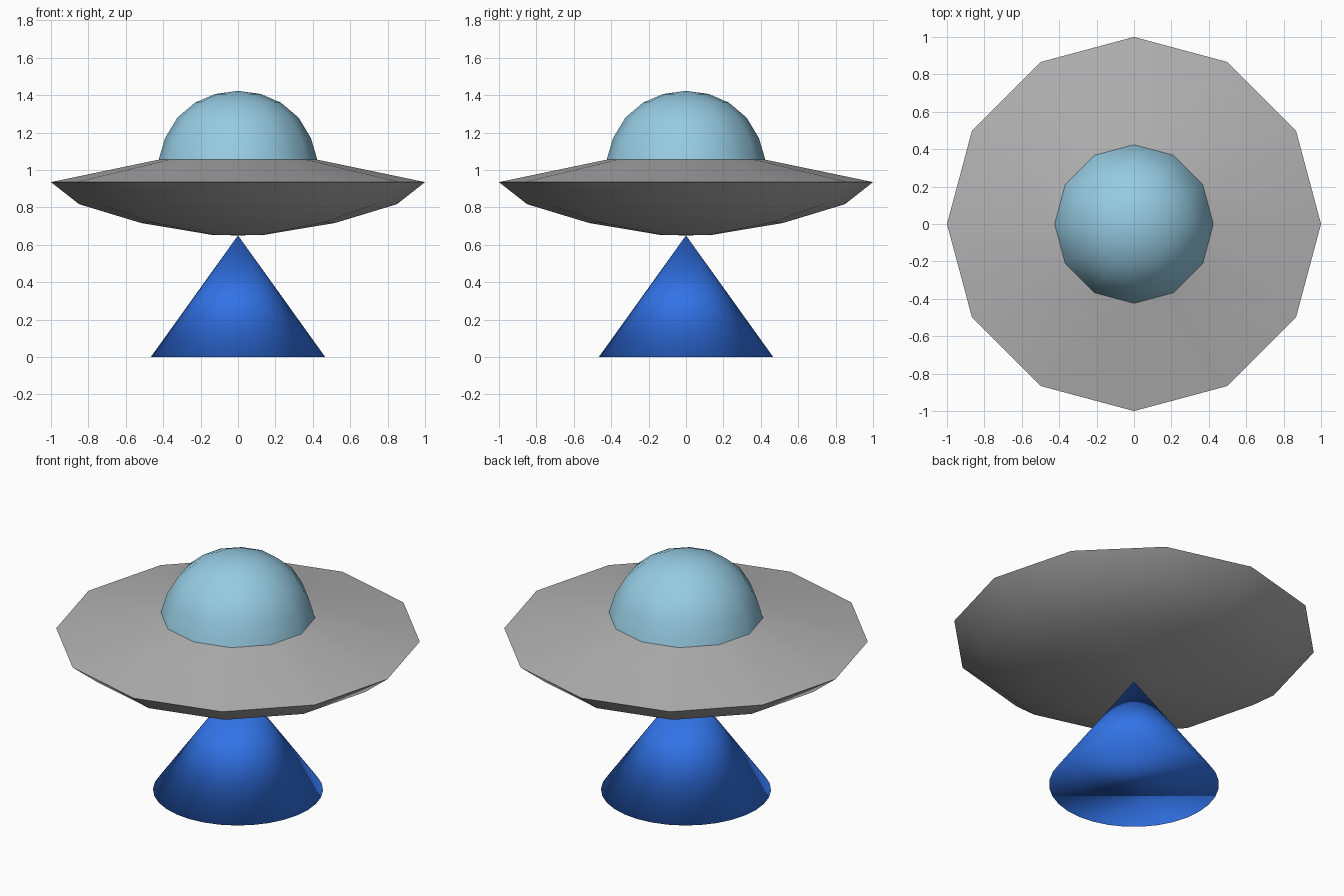
import bpy, bmesh, math

if "Cube" in bpy.data.objects:
    bpy.data.objects.remove(bpy.data.objects["Cube"])


def material(name, rgb):
    # sRGB bytes to linear diffuse colour
    lin = [(c / 255 / 12.92) if c < 11 else ((c / 255 + 0.055) / 1.055) ** 2.4 for c in rgb]
    m = bpy.data.materials.new(name)
    m.diffuse_color = (*lin, 1)
    m.use_nodes = True
    m.node_tree.nodes["Principled BSDF"].inputs["Base Color"].default_value = m.diffuse_color
    return m


def lathe(name, profile, sides, mat, cap=False, angle=50):
    """Revolve (radius, height) points, listed bottom to top, around z."""
    bm = bmesh.new()
    rings = []
    for r, z in profile:
        if r == 0:
            rings.append([bm.verts.new((0, 0, z))])
        else:
            rings.append([bm.verts.new((r * math.cos(2 * math.pi * i / sides),
                                        r * math.sin(2 * math.pi * i / sides), z))
                          for i in range(sides)])
    for a, b in zip(rings, rings[1:]):
        for i in range(sides):
            j = (i + 1) % sides
            if len(a) == 1:
                bm.faces.new((a[0], b[j], b[i]))
            elif len(b) == 1:
                bm.faces.new((a[i], a[j], b[0]))
            else:
                bm.faces.new((a[i], a[j], b[j], b[i]))
    if cap:
        bm.faces.new(list(reversed(rings[0])))
    me = bpy.data.meshes.new(name)
    bm.to_mesh(me)
    bm.free()
    me.materials.append(mat)
    ob = bpy.data.objects.new(name, me)
    bpy.context.collection.objects.link(ob)
    bpy.ops.object.select_all(action='DESELECT')
    ob.select_set(True)
    bpy.context.view_layer.objects.active = ob
    bpy.ops.object.shade_smooth_by_angle(angle=math.radians(angle))
    return ob


hull_grey = material("hull grey", (178, 178, 178))
glass_blue = material("pale dome blue", (150, 203, 226))
beam_blue = material("beam blue", (50, 115, 232))

# Light beam cone under the saucer, shaded smoothly round its base
lathe("light_beam", [(0.466, 0), (0, 0.65)], 32, beam_blue, cap=True, angle=180)

# Saucer: rounded underside and sloped upper deck, twelve sided
lathe("saucer_underside", [(0, 0.65), (0.14, 0.653), (0.517, 0.716), (0.85, 0.817), (1, 0.935)],
      12, hull_grey)
lathe("saucer_deck", [(1, 0.935), (0.424, 1.055)], 12, hull_grey)

# Cockpit dome: upper part of a low-poly sphere
dome = [(0.424, 1.055), (0.39, 1.17), (0.324, 1.28), (0.229, 1.36), (0.122, 1.406), (0, 1.423)]
lathe("cockpit_dome", dome, 12, glass_blue)
